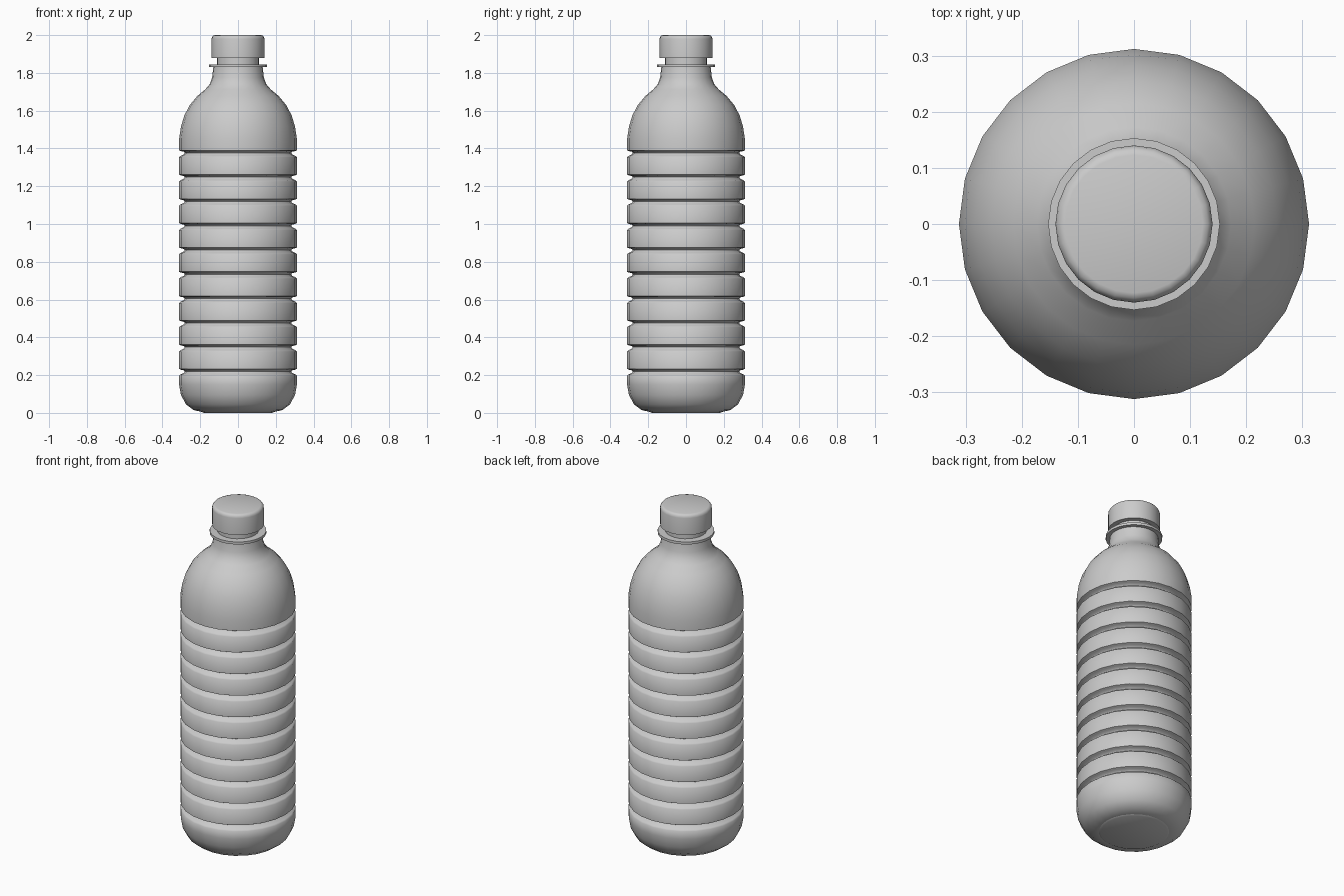
import bpy, bmesh, math

if "Cube" in bpy.data.objects:
    bpy.data.objects.remove(bpy.data.objects["Cube"])

SIDES = 24

def lathe(name, profile, angle=40):
    """Revolve (radius, z) points from bottom to top; ends are capped."""
    bm = bmesh.new()
    rings = []
    for r, z in profile:
        rings.append([bm.verts.new((r * math.cos(2 * math.pi * i / SIDES),
                                    r * math.sin(2 * math.pi * i / SIDES), z))
                      for i in range(SIDES)])
    for a, b in zip(rings, rings[1:]):
        for i in range(SIDES):
            j = (i + 1) % SIDES
            bm.faces.new((a[i], a[j], b[j], b[i]))
    bm.faces.new(rings[0][::-1])
    bm.faces.new(rings[-1])
    me = bpy.data.meshes.new(name)
    bm.to_mesh(me)
    bm.free()
    ob = bpy.data.objects.new(name, me)
    bpy.context.collection.objects.link(ob)
    bpy.ops.object.select_all(action='DESELECT')
    ob.select_set(True)
    bpy.context.view_layer.objects.active = ob
    bpy.ops.object.shade_smooth_by_angle(angle=math.radians(angle))
    return ob

R = 0.312

# Rounded base
body = [(0.19, 0.005), (0.235, 0.015), (0.275, 0.045), (0.302, 0.095), (R, 0.15)]

# Ten ring grooves
for k in range(10):
    z = 0.215 + k * 0.1286
    body += [(R, z - 0.019), (R - 0.007, z - 0.012), (R - 0.026, z - 0.003),
             (R - 0.03, z + 0.004), (R - 0.026, z + 0.010),
             (R - 0.008, z + 0.014), (R, z + 0.018)]

# Domed shoulder and neck
body += [(R, 1.45), (0.302, 1.515), (0.284, 1.575), (0.255, 1.63),
         (0.215, 1.678), (0.173, 1.713), (0.15, 1.74), (0.137, 1.775),
         (0.131, 1.83)]

# Support collar and narrow throat
body += [(0.153, 1.83), (0.153, 1.845), (0.112, 1.845), (0.112, 1.89)]
lathe("bottle_body", body, 50)

# Screw cap with rounded top edge
lathe("cap", [(0.14, 1.88), (0.14, 1.98), (0.138, 1.989),
              (0.132, 1.997), (0.123, 2.0)])

# Foot disc under the base
lathe("base_foot", [(0.18, 0.0), (0.19, 0.005)])
